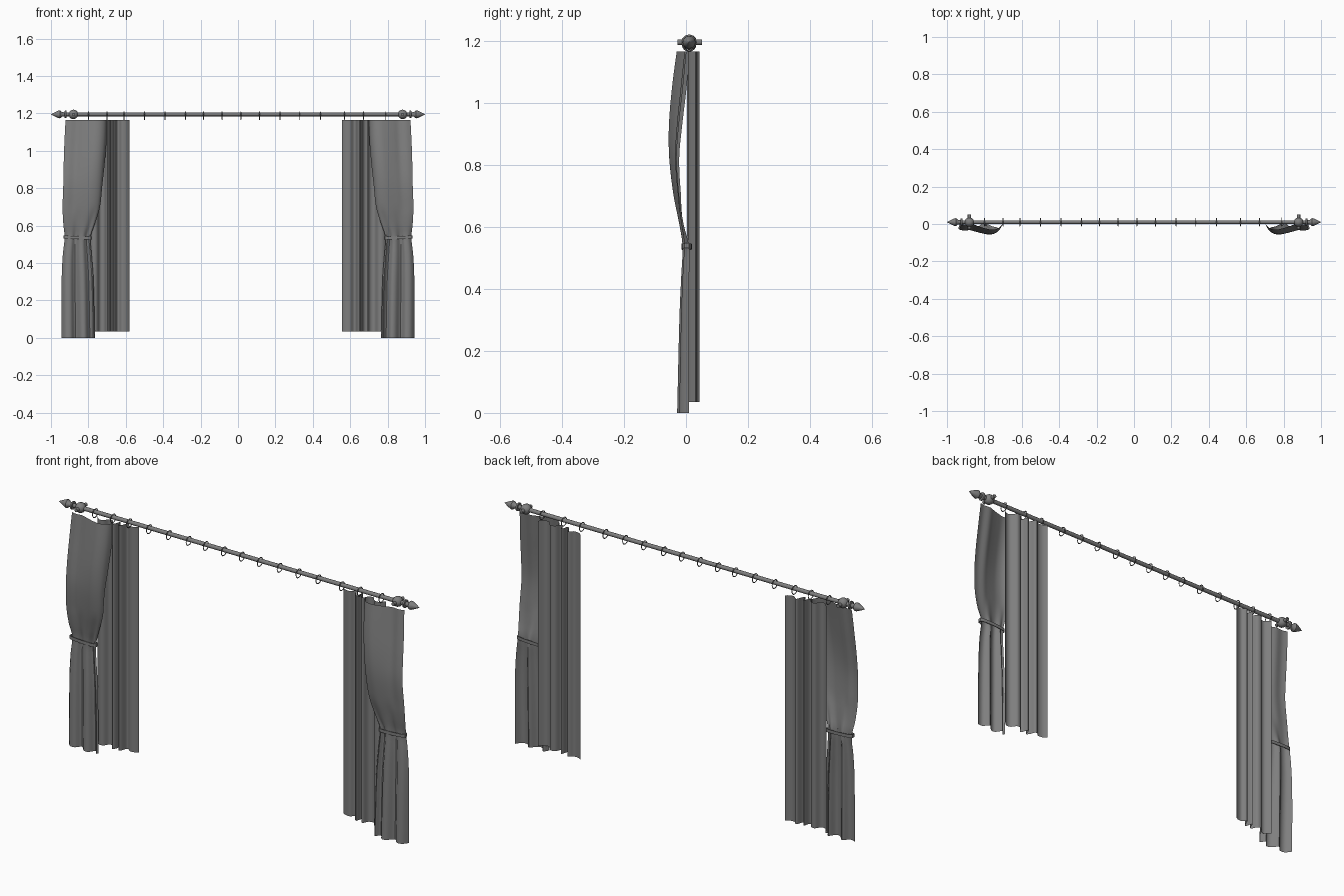
import bpy, bmesh
from math import pi, sin, cos, radians
from mathutils import Matrix, Vector

cube = bpy.data.objects.get("Cube")
if cube:
    bpy.data.objects.remove(cube, do_unlink=True)

grey = bpy.data.materials.new("dark_grey")
grey.use_nodes = True
colour = (0.21, 0.21, 0.21, 1)
grey.diffuse_color = colour
grey.node_tree.nodes["Principled BSDF"].inputs["Base Color"].default_value = colour

ROD = Vector((0, 0.01, 1.195))


def finish(name, bm, angle=40):
    mesh = bpy.data.meshes.new(name)
    bm.to_mesh(mesh)
    bm.free()
    mesh.materials.append(grey)
    obj = bpy.data.objects.new(name, mesh)
    bpy.context.collection.objects.link(obj)
    bpy.ops.object.select_all(action='DESELECT')
    obj.select_set(True)
    bpy.context.view_layer.objects.active = obj
    bpy.ops.object.shade_smooth_by_angle(angle=radians(angle))
    return obj


def spline(points, steps):
    """Smooth curve through tuples of any length."""
    pts = [Vector(p) for p in points]
    out = []
    for i in range(len(pts) - 1):
        a, b, c, d = (pts[min(max(i + k, 0), len(pts) - 1)] for k in (-1, 0, 1, 2))
        for s in range(steps):
            t = s / steps
            out.append(b + (c - a) * t / 2 + (a - b * 2.5 + c * 2 - d / 2) * t * t
                       + (b * 3 - a - c * 3 + d) * t ** 3 / 2)
    return out + [pts[-1]]


def sheet(name, rows, closed=False):
    """Surface through rows of points."""
    bm = bmesh.new()
    grid = [[bm.verts.new(p) for p in row] for row in rows]
    for r, s in zip(grid, grid[1:]):
        for j in range(len(r) - (0 if closed else 1)):
            k = (j + 1) % len(r)
            bm.faces.new((r[j], r[k], s[k], s[j]))
    bmesh.ops.recalc_face_normals(bm, faces=bm.faces)
    return finish(name, bm)


def lathe(name, profile, axis='X', centre=ROD, sides=12):
    """Turn (distance, radius) pairs around a line through centre."""
    rows = []
    for d, r in profile:
        ring = []
        for k in range(sides):
            c, s = r * cos(2 * pi * k / sides), r * sin(2 * pi * k / sides)
            ring.append(centre + Vector((d, c, s) if axis == 'X' else (c, d, s)))
        rows.append(ring)
    return sheet(name, rows, closed=True)


# Rod
lathe("curtain_rod", [(-0.95, 0.001), (-0.95, 0.01), (0.95, 0.01), (0.95, 0.001)])

# Rings: a round hoop for each hook position
for x in (-0.8, -0.7, -0.61, -0.5, -0.39, -0.28, -0.185, -0.085, 0.015,
          0.115, 0.225, 0.33, 0.44, 0.57, 0.67, 0.79):
    rows = []
    for i in range(17):
        a = 2 * pi * i / 16
        rows.append([Vector((x + 0.0025 * cos(b), ROD.y + (0.021 + 0.0025 * sin(b)) * cos(a),
                             1.188 + (0.021 + 0.0025 * sin(b)) * sin(a)))
                     for b in (0, pi / 2, pi, 1.5 * pi)])
    sheet("rod_ring", rows, closed=True)

# Rear panel: fold outline from inner to outer edge (x, y)
FOLDS = [(0.555, 0.042), (0.575, 0.03), (0.6, 0.028), (0.615, 0.04), (0.628, 0.042),
         (0.64, 0.015), (0.652, 0.005), (0.66, 0.03), (0.668, 0.038), (0.678, 0.01),
         (0.69, 0.004), (0.705, 0.03), (0.73, 0.034), (0.75, 0.01), (0.775, 0.008), (0.8, 0.03)]

# Front panel stations: z, outer x, inner x, front y, back y
STATIONS = [(1.165, 0.922, 0.70, -0.03, 0.012), (1.05, 0.928, 0.703, -0.045, 0.002),
            (0.93, 0.932, 0.713, -0.055, -0.012), (0.82, 0.934, 0.725, -0.054, -0.022),
            (0.7, 0.938, 0.738, -0.04, -0.016), (0.61, 0.934, 0.765, -0.022, -0.005),
            (0.535, 0.927, 0.788, -0.011, 0.013), (0.44, 0.937, 0.782, -0.015, 0.013),
            (0.3, 0.943, 0.772, -0.021, 0.013), (0.0, 0.943, 0.765, -0.028, 0.013)]
# How far forward the cloth lies from outer to inner edge: draped top, gathered bottom
DRAPE = [(0, 0.25, 0.1), (0.12, 0.4, 0.75), (0.28, 0.35, 0.8), (0.42, 0.6, 0.2),
         (0.58, 0.85, 0.9), (0.72, 1.0, 0.95), (0.85, 0.9, 0.25), (0.95, 0.55, 0.8), (1, 0, 0.6)]

for side, word in ((1, "left"), (-1, "right")):
    # Finial with collar
    lathe(word + "_finial", [(side * d, r) for d, r in (
        (0.918, 0.009), (0.918, 0.02), (0.926, 0.02), (0.928, 0.011), (0.94, 0.012),
        (0.951, 0.021), (0.96, 0.02), (0.98, 0.011), (1.0, 0.0005))])

    # Bracket: ball and wall peg
    ball = [(0.88 * side - 0.025 * cos(pi * i / 10), 0.025 * sin(pi * i / 10) + 0.0002)
            for i in range(11)]
    lathe(word + "_bracket_ball", ball)
    lathe(word + "_bracket_peg",
          [(-0.038, 0.001), (-0.038, 0.009), (0.042, 0.009), (0.042, 0.001)],
          'Y', ROD + Vector((0.88 * side, 0, 0)))

    # Straight rear panel
    shift = 0 if side > 0 else 0.025
    line = spline(FOLDS, 4)
    sheet(word + "_rear_panel",
          [[Vector((side * (p.x + shift * (0.8 - p.x) / 0.245), p.y, z)) for p in line]
           for z in (0.035, 1.165)])

    # Gathered front panel
    rows = []
    for z, outer, inner, front, back in spline(STATIONS, 4):
        blend = min(max((z - 0.5) / 0.2, 0), 1)
        rows.append([Vector((side * (outer + (inner - outer) * u),
                             back + (front - back) * (blend * hi + (1 - blend) * lo), z))
                     for u, hi, lo in spline(DRAPE, 4)])
    sheet(word + "_front_panel", rows)

    # Tie band: flattened loop with thickness
    loop = []
    for dz, grow in ((-0.008, 0), (-0.008, 0.003), (0.008, 0.003), (0.008, 0), (-0.008, 0)):
        ring = []
        for k in range(32):
            c, s = cos(2 * pi * k / 32), sin(2 * pi * k / 32)
            flat = abs(s) ** 0.5 * (1 if s > 0 else -1)
            ring.append(Vector((side * (0.858 + (0.071 + grow) * c),
                                0.002 + (0.014 + grow) * flat, 0.536 - 0.003 * c * -1 + dz)))
        loop.append(ring)
    sheet(word + "_tie_band", loop, closed=True)
